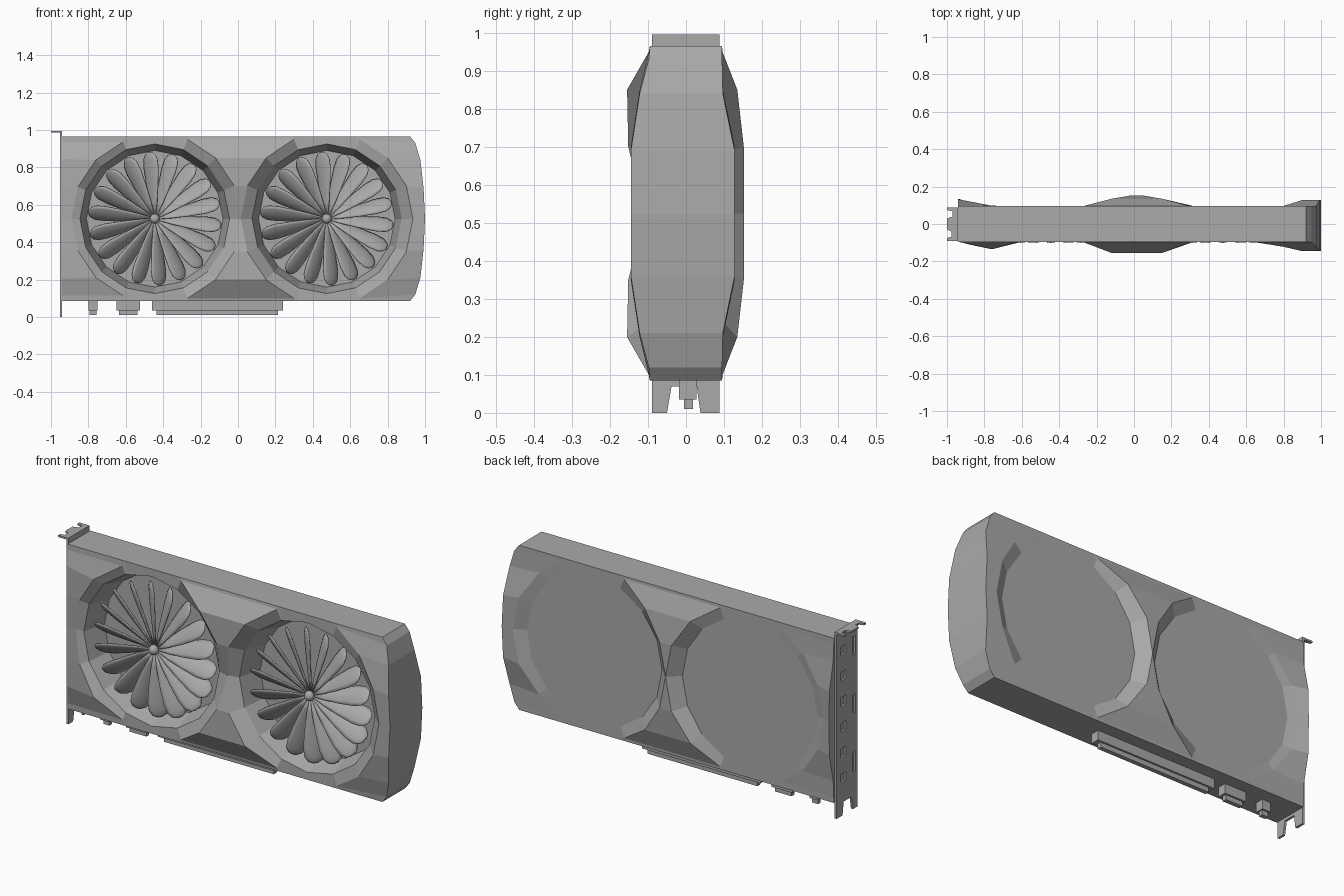
import bpy, bmesh, math
from mathutils import Matrix, Vector

if "Cube" in bpy.data.objects:
    bpy.data.objects.remove(bpy.data.objects["Cube"], do_unlink=True)

grey = bpy.data.materials.new("mid grey")
grey.use_nodes = True
GREY = (0.4, 0.4, 0.4, 1)
grey.diffuse_color = GREY
grey.node_tree.nodes["Principled BSDF"].inputs["Base Color"].default_value = GREY

MID = 0.525                      # height of the fan axes
FANS = (-0.445, 0.475)           # x of the fan axes
HALF = 0.44                      # half height of the shroud
HOLE, RIDGE = 0.4, 0.46
ANGLES = [math.radians(22.5 * i) for i in range(4)]


def finish(name, bm, smooth=False):
    bmesh.ops.remove_doubles(bm, verts=bm.verts, dist=1e-4)
    bmesh.ops.recalc_face_normals(bm, faces=bm.faces)
    mesh = bpy.data.meshes.new(name)
    bm.to_mesh(mesh)
    bm.free()
    mesh.materials.append(grey)
    obj = bpy.data.objects.new(name, mesh)
    bpy.context.collection.objects.link(obj)
    if smooth:
        for p in mesh.polygons:
            p.use_smooth = True
    return obj


def box(bm, x, y, z):
    size = (x[1] - x[0], y[1] - y[0], z[1] - z[0])
    centre = ((x[0] + x[1]) / 2, (y[0] + y[1]) / 2, (z[0] + z[1]) / 2)
    bmesh.ops.create_cube(bm, size=1, matrix=Matrix.Translation(centre) @ Matrix.Diagonal((*size, 1)))


def prism(bm, outline, offset):
    face = bm.faces.new([bm.verts.new(p) for p in outline])
    new = bmesh.ops.extrude_face_region(bm, geom=[face])["geom"]
    bmesh.ops.translate(bm, vec=offset, verts=[v for v in new if isinstance(v, bmesh.types.BMVert)])


def arc(cx, radius, side, depths):
    return [(cx + side * radius * math.cos(a), y, radius * math.sin(a)) for a, y in zip(ANGLES, depths)]


# Shroud: upper half of front and back, mirrored about the fan axis height
def columns(side, left, left_ridge, waist, end):
    flat = [side * 0.095] * 4
    sgn = lambda ys: [side * y for y in ys]
    a, b = FANS
    edge = [(-0.94, y, z) for y, z in zip(sgn(left), (0, 0.17, 0.32, 0.41))]
    tip = list(zip((1.0, 0.992, 0.975, 0.948), sgn(end), (0, 0.165, 0.315, 0.405)))
    cols = [edge, arc(a, 0.445, -1, sgn(left_ridge)), arc(a, HOLE, -1, flat),
            arc(a, HOLE, 1, flat), arc(a, RIDGE, 1, sgn(waist)),
            arc(b, RIDGE, -1, sgn(waist)), arc(b, HOLE, -1, flat),
            arc(b, HOLE, 1, flat), arc(b, RIDGE, 1, sgn(end)), tip]
    for c in cols:
        x = 0.92 if c is tip else c[3][0]
        c.append((x, side * 0.095, HALF))
    return cols


shell = bmesh.new()


def face(*points):
    pts = []
    for p in points:
        if all((Vector(p) - Vector(q)).length > 1e-4 for q in pts):
            pts.append(p)
    if len(pts) > 2:
        shell.faces.new([shell.verts.new(p) for p in pts])


front = columns(-1, (0.095,) * 4, (0.1, 0.115, 0.135, 0.098),
                (0.11, 0.152, 0.155, 0.098), (0.145, 0.145, 0.122, 0.098))
back = columns(1, (0.135, 0.132, 0.1, 0.095), (0.11, 0.11, 0.098, 0.095),
               (0.152, 0.152, 0.135, 0.096), (0.128, 0.128, 0.097, 0.095))
for cols in (front, back):
    for k in range(len(cols) - 1):
        l, r = cols[k], cols[k + 1]
        hole = k in (2, 6)
        for i in range(4):
            if not hole:
                face(l[i], l[i + 1], r[i + 1], r[i])
            elif cols is back and i < 3:
                face(l[i], l[i + 1], r[i + 1], r[i])
        if hole:
            apex = (FANS[k // 4], l[3][1], HOLE)
            face(l[3], apex, r[3], r[4], l[4])
            if cols is back:
                face(l[3], apex, r[3])
for k in (0, -1):
    for i in range(4):
        face(front[k][i], front[k][i + 1], back[k][i + 1], back[k][i])
face(*[c[4] for c in front], *[c[4] for c in reversed(back)])
# Tapered fan wells with a floor
for cx in FANS:
    ring = lambda r, y: [(cx + r * math.cos(math.pi * i / 8), y, r * math.sin(math.pi * i / 8)) for i in range(9)]
    rim, floor = ring(HOLE, -0.095), ring(0.365, 0.03)
    for i in range(8):
        face(rim[i], rim[i + 1], floor[i + 1], floor[i])
    face(*floor)
shroud = finish("shroud", shell)
shroud.location.z = MID
mirror = shroud.modifiers.new("lower half", 'MIRROR')
mirror.use_axis = (False, False, True)
mirror.merge_threshold = 0.0005

# Fans: twisted, cambered blades around a small round hub
STATIONS = ((0.015, 0.008), (0.09, 0.026), (0.18, 0.042), (0.27, 0.053),
            (0.32, 0.05), (0.345, 0.034), (0.356, 0.012))
BLADES = 18
for name, cx in zip(("right_fan", "left_fan"), FANS):
    bm = bmesh.new()
    for n in range(BLADES):
        turn = Matrix.Rotation(2 * math.pi * (n + 0.3) / BLADES, 4, 'Y') @ Matrix.Rotation(math.radians(-43), 4, 'X')
        grid = []
        for r, w in STATIONS:
            row = []
            for j in range(-3, 4):
                t = j / 3
                row.append(bm.verts.new(turn @ Vector((r, -0.2 * w * (1 - t * t), w * t))))
            grid.append(row)
        for p, q in zip(grid, grid[1:]):
            for j in range(6):
                bm.faces.new((p[j], p[j + 1], q[j + 1], q[j]))
    fan = finish(name, bm, True)
    fan.location = (cx, -0.062, MID)
    thick = fan.modifiers.new("thickness", 'SOLIDIFY')
    thick.thickness = 0.005
    thick.offset = 0
    bm = bmesh.new()
    bmesh.ops.create_uvsphere(bm, u_segments=16, v_segments=10, radius=0.026)
    hub = finish(name + "_hub", bm, True)
    hub.location = (cx, -0.075, MID)
    bm = bmesh.new()
    bmesh.ops.create_cone(bm, cap_ends=True, segments=12, radius1=0.018, radius2=0.018,
                          depth=0.1, matrix=Matrix.Rotation(math.pi / 2, 4, 'X'))
    shaft = finish(name + "_shaft", bm)
    shaft.location = (cx, -0.02, MID)

# Mounting bracket with forked feet and cut ports
bm = bmesh.new()
feet = ((-0.09, 0.99), (-0.09, 0), (-0.05, 0), (-0.038, 0.07), (0.028, 0.07),
        (0.038, 0), (0.088, 0), (0.088, 0.99))
prism(bm, [(-0.952, y, z) for y, z in feet], (0.012, 0, 0))
bracket = finish("bracket", bm)
bm = bmesh.new()
for i in range(6):
    z = 0.2 + 0.136 * i
    box(bm, (-1, -0.9), (0.01, 0.052), (z - 0.024, z + 0.024))
for z in (0.25, 0.56, 0.87):
    box(bm, (-1, -0.9), (-0.07, -0.052), (z - 0.05, z + 0.05))
cutter = finish("port_cutter", bm)
cut = bracket.modifiers.new("ports", 'BOOLEAN')
cut.object = cutter
cut.solver = 'EXACT'
bpy.context.view_layer.update()
bracket.data = bpy.data.meshes.new_from_object(bracket.evaluated_get(bpy.context.evaluated_depsgraph_get()))
bracket.modifiers.clear()
bpy.data.objects.remove(cutter, do_unlink=True)

# Notched flange and lip on top of the bracket
bm = bmesh.new()
flange = ((-0.94, -0.09), (-1, -0.09), (-1, -0.075), (-0.975, -0.068), (-0.975, -0.04), (-1, -0.03),
          (-1, 0.03), (-0.97, 0.04), (-0.97, 0.068), (-1, 0.075), (-1, 0.088), (-0.94, 0.088))
prism(bm, [(x, y, 0.985) for x, y in flange], (0, 0, 0.01))
finish("bracket_flange", bm)

# Stepped connectors under the shroud
bm = bmesh.new()
for x0, x1, inset in ((-0.46, 0.24, 0.025), (-0.65, -0.525, 0.013), (-0.8, -0.75, 0.007)):
    box(bm, (x0, x1), (-0.018, 0.028), (0.035, 0.09))
    box(bm, (x0 + inset, x1 - inset), (-0.005, 0.018), (0.01, 0.036))
finish("edge_connectors", bm)
